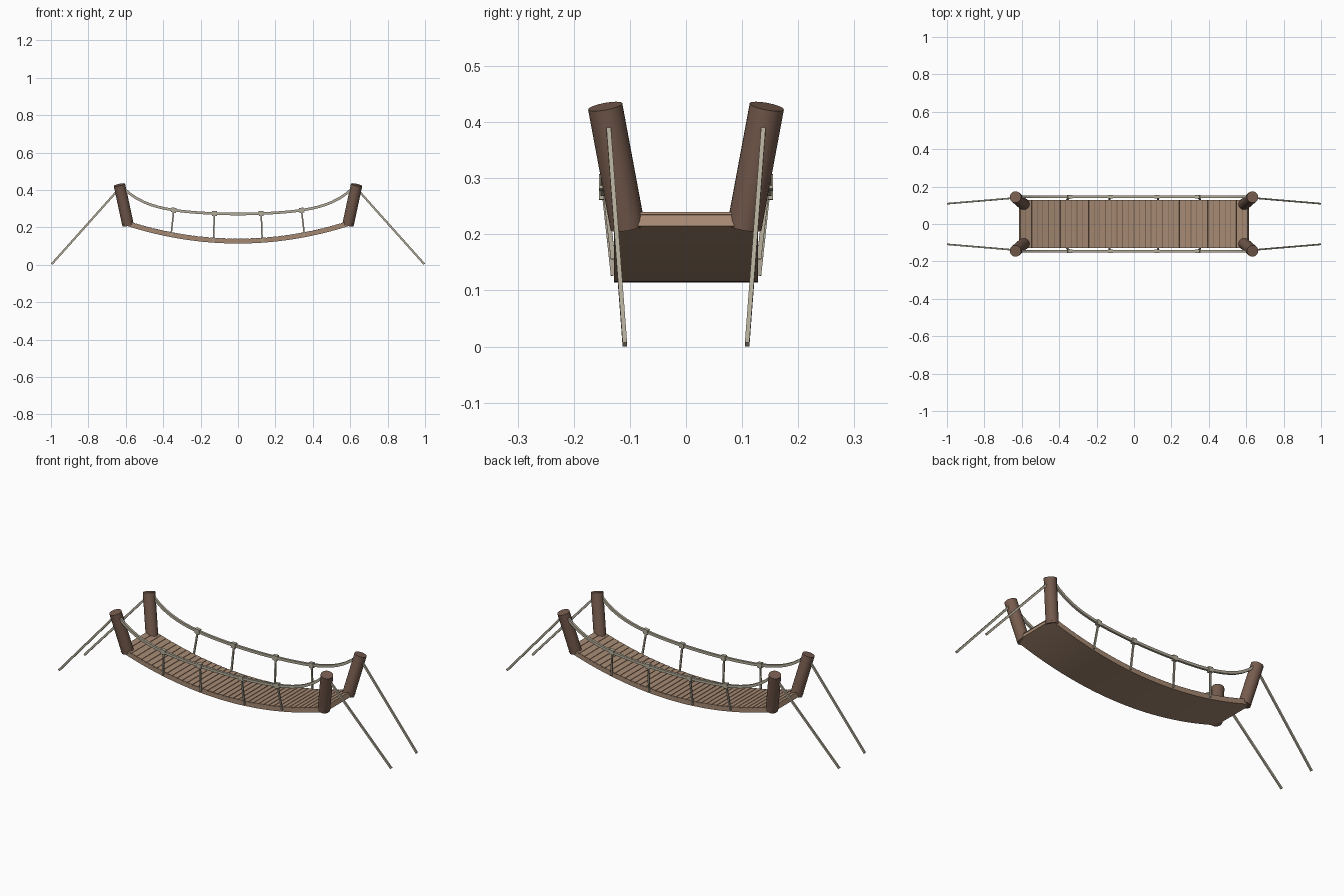
import bpy
import bmesh
from mathutils import Vector

if "Cube" in bpy.data.objects:
    bpy.data.objects.remove(bpy.data.objects["Cube"])


def material(name, r, g, b):
    m = bpy.data.materials.new(name)
    m.use_nodes = True
    m.diffuse_color = (r, g, b, 1)
    m.node_tree.nodes["Principled BSDF"].inputs["Base Color"].default_value = (r, g, b, 1)
    return m


PLANK = material("tan plank wood", 0.38, 0.25, 0.17)
GAP = material("shaded plank gap", 0.19, 0.12, 0.08)
POST = material("dark post wood", 0.18, 0.105, 0.075)
ROPE = material("pale rope", 0.45, 0.41, 0.32)

HALF = 0.61     # half length of the deck
WIDTH = 0.128   # half width of the deck


def finish(name, bm, *mats):
    bmesh.ops.recalc_face_normals(bm, faces=bm.faces)
    mesh = bpy.data.meshes.new(name)
    bm.to_mesh(mesh)
    bm.free()
    for m in mats:
        mesh.materials.append(m)
    obj = bpy.data.objects.new(name, mesh)
    bpy.context.collection.objects.link(obj)
    return obj


def sweep(bm, path, half_w, half_h):
    """Rectangular bar along a path; half_w runs along y."""
    path = [Vector(p) for p in path]
    rings = []
    for i, p in enumerate(path):
        t = (path[min(i + 1, len(path) - 1)] - path[max(i - 1, 0)]).normalized()
        side = Vector((0, 1, 0))
        side = (side - t * side.dot(t)).normalized()
        up = side.cross(t)
        rings.append([bm.verts.new(p + side * a * half_w + up * b * half_h)
                      for a, b in ((1, 1), (-1, 1), (-1, -1), (1, -1))])
    for r, s in zip(rings, rings[1:]):
        for k in range(4):
            n = (k + 1) % 4
            bm.faces.new((r[k], r[n], s[n], s[k]))
    bm.faces.new(rings[0])
    bm.faces.new(rings[-1])


def sag(x):
    """Centre line of the deck slab."""
    return 0.126 + 0.1 * (x / HALF) ** 2


def rail(x):
    """Height of the hand rope."""
    u = abs(x) / 0.62
    return 0.272 + 0.06 * u ** 2 + 0.085 * u ** 6


# Sagging deck slab, darker on top where it shows between the planks
bm = bmesh.new()
steps = [HALF * (i / 20 - 1) for i in range(41)]
sweep(bm, [(x, 0, sag(x)) for x in steps], WIDTH, 0.012)
bm.normal_update()
deck = finish("deck_slab", bm, PLANK, GAP)
for f in deck.data.polygons:
    f.material_index = 1 if f.normal.z > 0.8 else 0

# Thin planks on top of the slab
bm = bmesh.new()
COUNT = 40
pitch = 2 * HALF / COUNT
for i in range(COUNT):
    x = -HALF + (i + 0.5) * pitch
    w = pitch / 2 - 0.002
    sweep(bm, [(a, 0, sag(a) + 0.0125) for a in (x - w, x + w)], WIDTH - 0.0005, 0.0025)
finish("deck_planks", bm, PLANK)


# Leaning corner posts
def post(name, sx, sy):
    low = Vector((sx * 0.588, sy * 0.104, 0.213))
    high = Vector((sx * 0.634, sy * 0.144, 0.428))
    axis = high - low
    bm = bmesh.new()
    bmesh.ops.create_cone(bm, cap_ends=True, segments=24, radius1=0.031,
                          radius2=0.031, depth=axis.length)
    for f in bm.faces:
        f.smooth = len(f.verts) == 4
    for e in bm.edges:
        e.smooth = all(f.smooth for f in e.link_faces)
    obj = finish(name, bm, POST)
    obj.location = (low + high) / 2
    obj.rotation_mode = 'QUATERNION'
    obj.rotation_quaternion = axis.to_track_quat('Z', 'Y')


for sy, side in ((-1, "front"), (1, "back")):
    # Hand rope
    bm = bmesh.new()
    y = sy * 0.146
    xs = [0.62 * (i / 16 - 1) for i in range(33)]
    sweep(bm, [(x, y, rail(x)) for x in xs], 0.006, 0.007)
    finish(side + "_hand_rope", bm, ROPE)

    # Hanger ropes with block knots
    hangers, knots = bmesh.new(), bmesh.new()
    for x in (-0.343, -0.126, 0.124, 0.34):
        foot = x * 1.045
        sweep(hangers, [(foot, sy * 0.13, sag(foot) - 0.004), (x, y, rail(x))], 0.004, 0.004)
        slope = (rail(x + 0.01) - rail(x - 0.01)) / 0.02
        sweep(knots, [(x + d, y, rail(x) + slope * d) for d in (-0.013, 0.013)], 0.009, 0.013)
    finish(side + "_hanger_ropes", hangers, ROPE)
    finish(side + "_knots", knots, ROPE)

    # Posts and the anchor ropes running to the ground
    for sx, end in ((-1, "right"), (1, "left")):
        post(f"{side}_{end}_post", sx, sy)
        bm = bmesh.new()
        sweep(bm, [(sx * 0.64, sy * 0.139, 0.402), (sx * 0.996, sy * 0.109, 0.004)],
              0.004, 0.0055)
        finish(f"{side}_{end}_anchor_rope", bm, ROPE)
